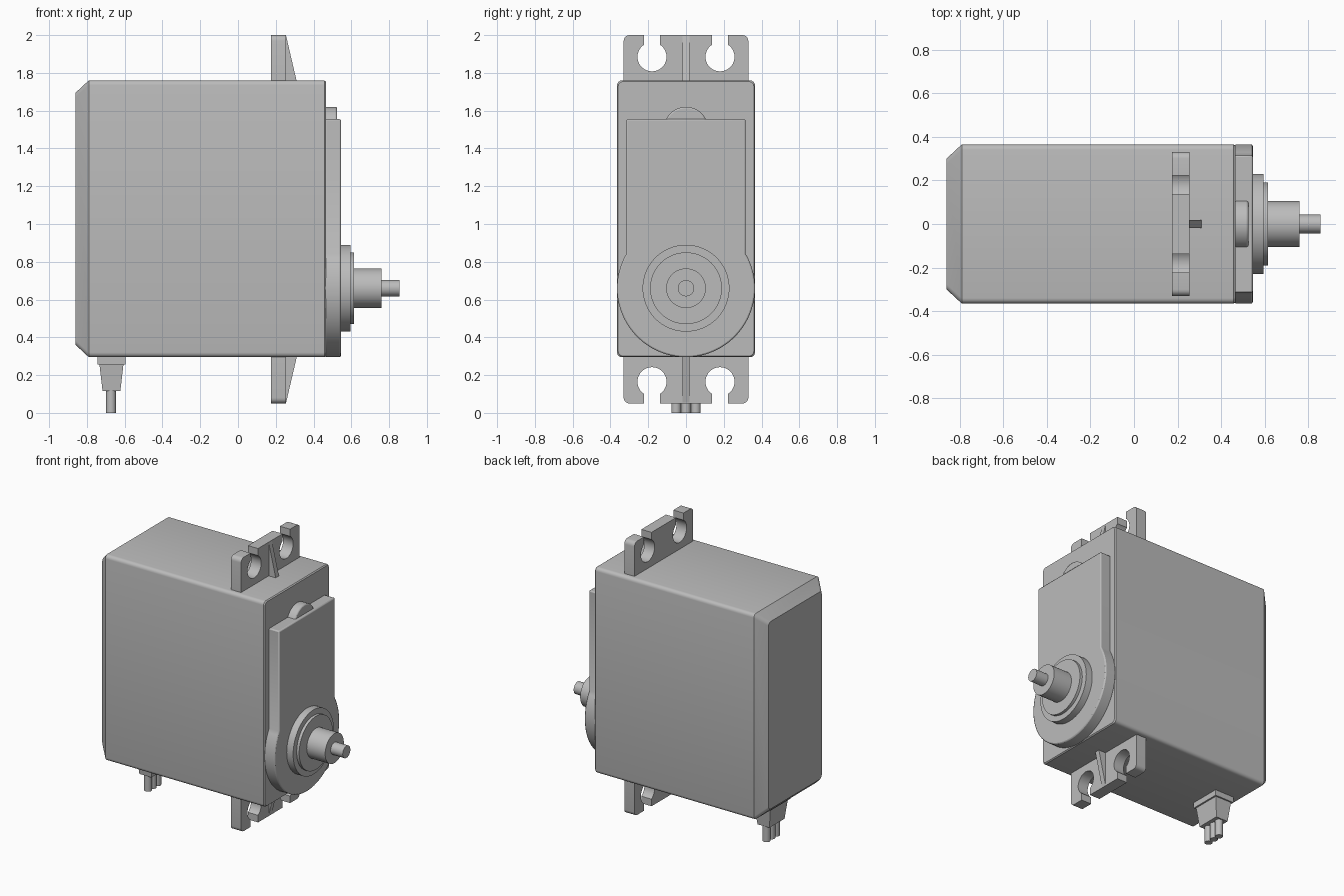
import bpy, bmesh
from math import sin, cos, radians, sqrt, degrees, asin
from mathutils import Vector

if "Cube" in bpy.data.objects:
    bpy.data.objects.remove(bpy.data.objects["Cube"], do_unlink=True)

grey = bpy.data.materials.new("plain_grey")
grey.use_nodes = True
grey.diffuse_color = (0.5, 0.5, 0.5, 1)
grey.node_tree.nodes["Principled BSDF"].inputs["Base Color"].default_value = (0.5, 0.5, 0.5, 1)


def loft(name, rings, bevel=0):
    """Skin matching rings of points and cap both ends."""
    bm = bmesh.new()
    loops = [[bm.verts.new(p) for p in ring] for ring in rings]
    n = len(loops[0])
    for a, b in zip(loops, loops[1:]):
        for i in range(n):
            j = (i + 1) % n
            bm.faces.new((a[i], a[j], b[j], b[i]))
    bm.faces.new(loops[0])
    bm.faces.new(loops[-1])
    bmesh.ops.recalc_face_normals(bm, faces=bm.faces)
    mesh = bpy.data.meshes.new(name)
    bm.to_mesh(mesh)
    bm.free()
    mesh.materials.append(grey)
    obj = bpy.data.objects.new(name, mesh)
    bpy.context.collection.objects.link(obj)
    bpy.ops.object.select_all(action='DESELECT')
    obj.select_set(True)
    bpy.context.view_layer.objects.active = obj
    bpy.ops.object.shade_smooth_by_angle(angle=radians(30))
    if bevel:
        mod = obj.modifiers.new("edge_round", 'BEVEL')
        mod.width, mod.segments = bevel, 2
        mod.limit_method, mod.angle_limit = 'ANGLE', radians(40)
    return obj


def arc(cy, cz, r, start, end, steps):
    """Points on an arc, angles in degrees."""
    angles = [radians(start + (end - start) * i / steps) for i in range(steps + 1)]
    return [(cy + r * cos(a), cz + r * sin(a)) for a in angles]


def circle(cy, cz, r, n=64):
    return arc(cy, cz, r, 0, 360, n)[:-1]


def prism_x(name, profile, x0, x1, bevel=0):
    return loft(name, [[(x, y, z) for y, z in profile] for x in (x0, x1)], bevel)


def rounded_rect(hy, hz, r):
    pts = []
    for k, (sy, sz) in enumerate(((1, 1), (-1, 1), (-1, -1), (1, -1))):
        pts += arc(sy * (hy - r), sz * (hz - r), r, 90 * k, 90 * k + 90, 4)
    return pts


# Main case, with a chamfered back and softened long edges
BOTTOM, TOP, HALF = 0.295, 1.76, 0.365
mid, half_z = (TOP + BOTTOM) / 2, (TOP - BOTTOM) / 2
sections = ((-0.86, 0.065), (-0.79, 0), (0.457, 0), (0.465, 0.006))
loft("case", [[(x, y, z + mid) for y, z in rounded_rect(HALF - d, half_z - d, 0.025)]
              for x, d in sections])

# Keyhole-shaped cover over the gears
AXIS = 0.66
side = 0.315
join = degrees(asin(sqrt(HALF**2 - side**2) / HALF))
cover = [(side, 1.555), (-side, 1.555)] + arc(0, AXIS, HALF, 180 - join, 360 + join, 56)
prism_x("gear_cover", cover, 0.46, 0.545, 0.008)

# Small round boss above the cover
prism_x("cover_boss", circle(0, 1.503, 0.117, 48), 0.46, 0.525, 0.008)

# Stepped output shaft
for name, r, x0, x1 in (("bearing_collar", 0.23, 0.54, 0.595),
                        ("bearing_ring", 0.19, 0.59, 0.615),
                        ("output_shaft", 0.105, 0.61, 0.76),
                        ("shaft_tip", 0.043, 0.75, 0.855)):
    prism_x(name, circle(0, AXIS, r), x0, x1)

# Mounting tabs with open screw slots and a stiffening rib
half_tab = [(0.33, -0.02)] + arc(0.30, 0.21, 0.03, 0, 90, 5)
half_tab += [(0.222, 0.24)] + arc(0.18, 0.125, 0.077, 57, -237, 28) + [(0.138, 0.24)]
outline = half_tab + [(-y, h) for y, h in reversed(half_tab)]
for place, base, sign in (("top", TOP, 1), ("bottom", 0.29, -1)):
    prism_x(place + "_mounting_tab", [(y, base + sign * h) for y, h in outline], 0.175, 0.255)
    rib = ((0.25, -0.01), (0.312, -0.01), (0.255, 0.235), (0.25, 0.235))
    loft(place + "_rib", [[(x, y, base + sign * h) for x, h in rib] for y in (-0.018, 0.018)])


# Cable boot and three wires
def box_ring(hx, hy, z):
    return [(-0.67 + sx * hx, sy * hy, z) for sx, sy in ((1, 1), (-1, 1), (-1, -1), (1, -1))]


loft("cable_flange", [box_ring(0.075, 0.11, 0.30), box_ring(0.075, 0.11, 0.255)])
loft("cable_boot", [box_ring(0.064, 0.10, 0.26), box_ring(0.047, 0.085, 0.115)])
for i, y in enumerate((-0.052, 0, 0.052)):
    ring = circle(-0.672, y, 0.026, 24)
    loft("wire_%d" % (i + 1), [[(px, py, z) for px, py in ring] for z in (0, 0.125)])
